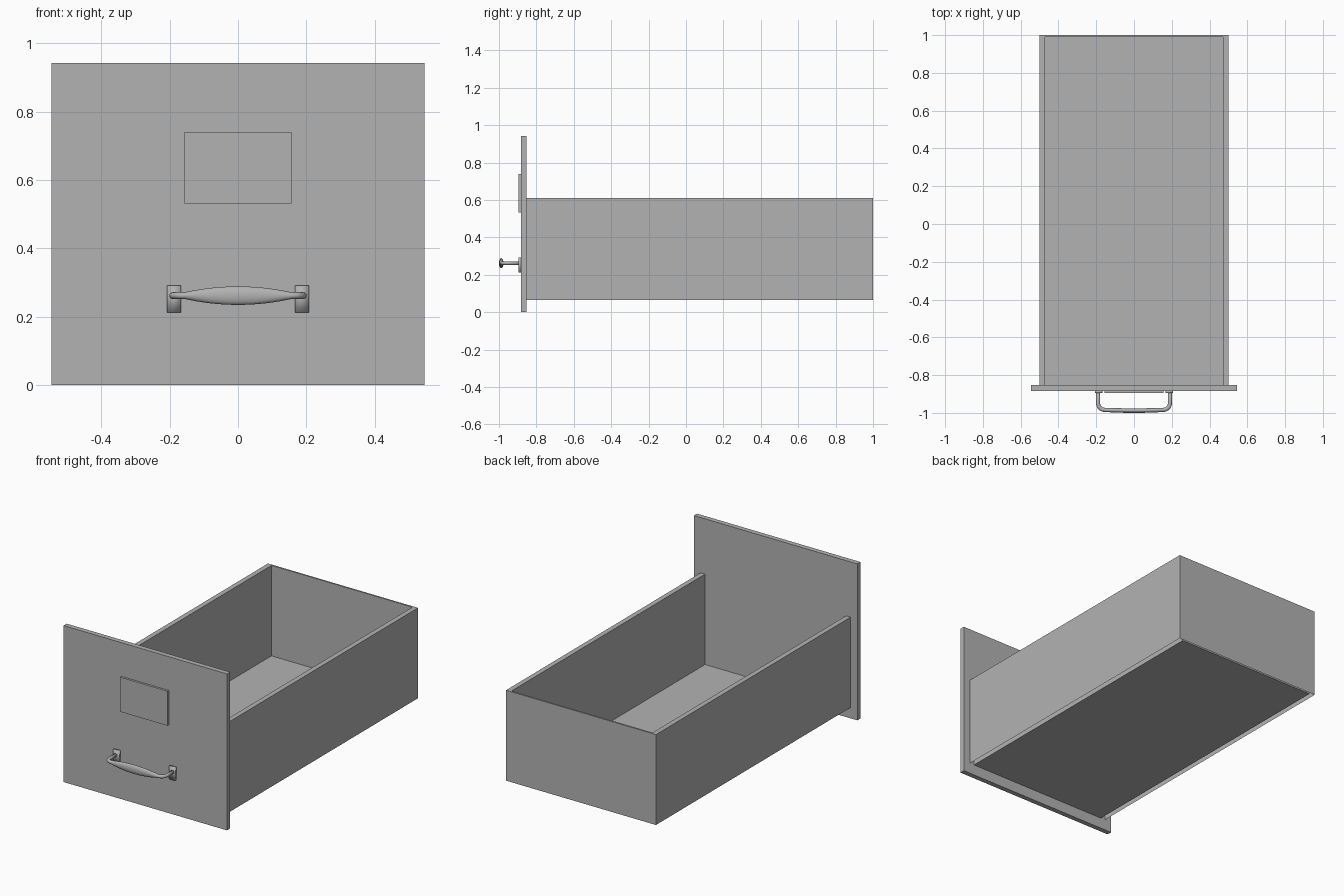
import bpy, bmesh, math
from mathutils import Vector

cube = bpy.data.objects.get("Cube")
if cube:
    bpy.data.objects.remove(cube, do_unlink=True)

# Single grey painted metal
steel = bpy.data.materials.new("grey_steel")
steel.use_nodes = True
GREY = (0.45, 0.45, 0.45, 1)
steel.diffuse_color = GREY
steel.node_tree.nodes["Principled BSDF"].inputs["Base Color"].default_value = GREY


def finish(name, bm, smooth=False):
    mesh = bpy.data.meshes.new(name)
    bm.to_mesh(mesh)
    bm.free()
    mesh.materials.append(steel)
    for p in mesh.polygons:
        p.use_smooth = smooth
    obj = bpy.data.objects.new(name, mesh)
    bpy.context.collection.objects.link(obj)
    return obj


def box(name, x, y, z, smooth=False):
    bm = bmesh.new()
    bmesh.ops.create_cube(bm, size=1)
    for v in bm.verts:
        v.co = [lo + (c + 0.5) * (hi - lo) for c, (lo, hi) in zip(v.co, (x, y, z))]
    return finish(name, bm, smooth)


# Front panel and label plate
FACE, BACK = -0.883, -0.853
box("front_panel", (-0.545, 0.545), (FACE, BACK), (0, 0.943))
box("label_plate", (-0.157, 0.157), (FACE - 0.013, FACE), (0.532, 0.74))

# Drawer tray: folded sheet with hollow walls, open underneath and at the panel
BOTTOM, RIM = 0.065, 0.61


def wall_loop(bm, half_width, back, z):
    corners = ((half_width, BACK), (half_width, back), (-half_width, back), (-half_width, BACK))
    return [bm.verts.new((x, y, z)) for x, y in corners]


bm = bmesh.new()
loops = [wall_loop(bm, 0.5, 1, BOTTOM), wall_loop(bm, 0.5, 1, RIM),
         wall_loop(bm, 0.47, 0.99, RIM), wall_loop(bm, 0.47, 0.99, BOTTOM)]
for a, b in zip(loops, loops[1:]):
    for i in range(3):
        bm.faces.new((a[i], a[i + 1], b[i + 1], b[i]))
bm.faces.new(loops[-1])
finish("drawer_tray", bm)

# Handle mounting pads
for side, s in (("left", 1), ("right", -1)):
    box(side + "_handle_pad", sorted((s * 0.166, s * 0.207)), (FACE - 0.012, FACE),
        (0.213, 0.292), True)

# Pull handle: an elliptical section swept round two bends, swelling at the grip
LEG, GRIP, BEND, HEIGHT = 0.19, -0.984, 0.035, 0.262
half = [Vector((LEG, FACE - 0.002, HEIGHT))]
for i in range(9):
    t = math.pi / 2 * i / 8
    half.append(Vector((LEG - BEND + BEND * math.cos(t),
                        GRIP + BEND - BEND * math.sin(t), HEIGHT)))
for i in range(1, 11):
    half.append(Vector(((LEG - BEND) * (1 - i / 10), GRIP, HEIGHT)))
path = half + [Vector((-p.x, p.y, p.z)) for p in reversed(half[:-1])]

bm = bmesh.new()
rings, SIDES = [], 16
for i, p in enumerate(path):
    tangent = (path[min(i + 1, len(path) - 1)] - path[max(i - 1, 0)]).normalized()
    across = tangent.cross(Vector((0, 0, 1)))
    swell = max(0, 1 - (p.x / (LEG - BEND)) ** 2)
    centre = p - Vector((0, 0.004 * swell, 0))
    ring = []
    for k in range(SIDES):
        a = math.tau * k / SIDES
        ring.append(bm.verts.new(centre + across * math.cos(a) * (0.011 + 0.001 * swell)
                                 + Vector((0, 0, math.sin(a) * (0.01 + 0.017 * swell)))))
    rings.append(ring)
for a, b in zip(rings, rings[1:]):
    for k in range(SIDES):
        n = (k + 1) % SIDES
        bm.faces.new((a[k], a[n], b[n], b[k]))
bm.faces.new(rings[0])
bm.faces.new(rings[-1])
bmesh.ops.recalc_face_normals(bm, faces=bm.faces)
finish("pull_handle", bm, True)
